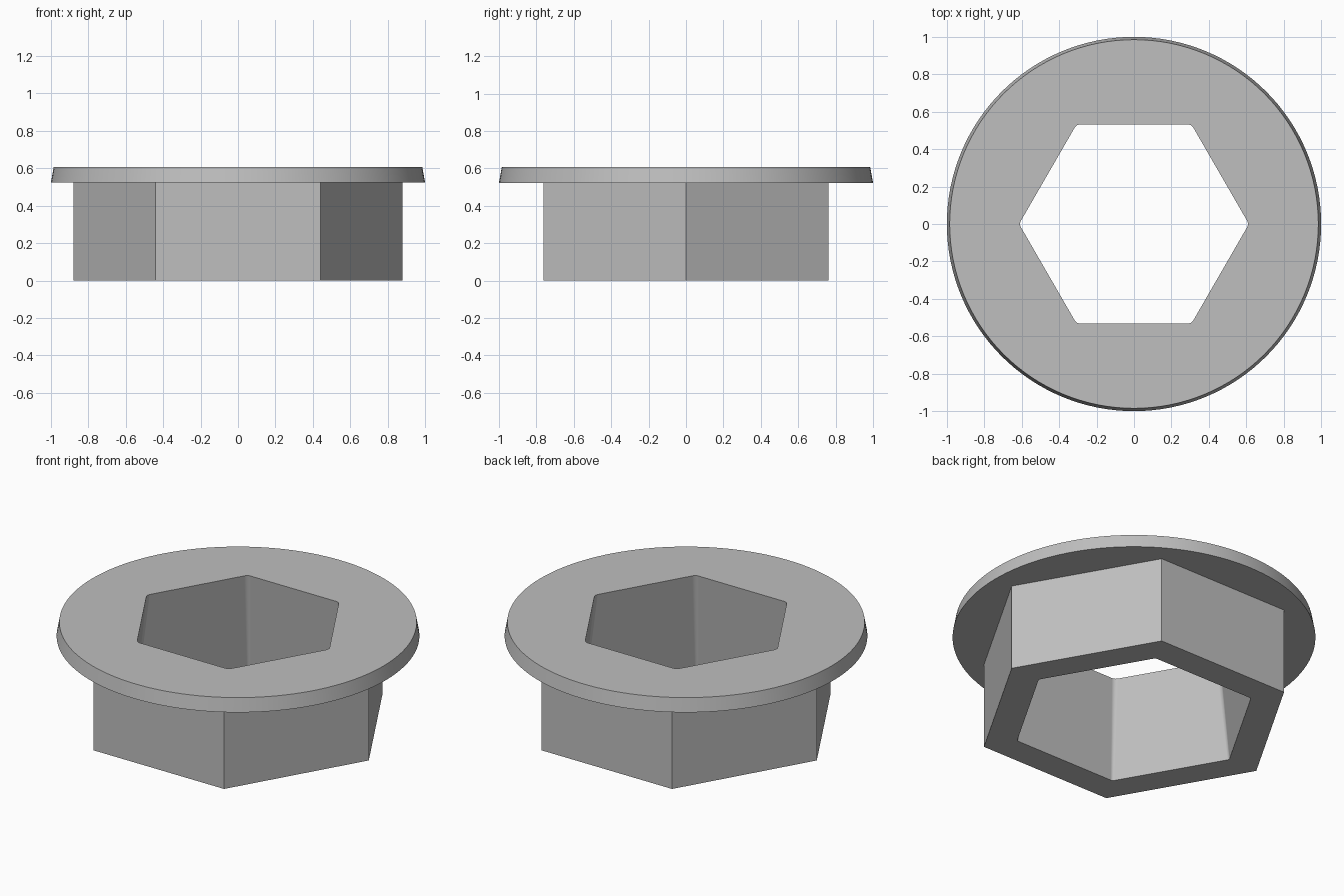
import bpy, bmesh
from math import cos, sin, pi, sqrt, radians

cube = bpy.data.objects.get("Cube")
if cube:
    bpy.data.objects.remove(cube, do_unlink=True)

BODY_TOP, TOP = 0.523, 0.606
HEX_RADIUS = 0.88
RIM_SEGMENTS, FILLET_STEPS = 128, 8

grey = bpy.data.materials.new("plain grey")
grey.use_nodes = True
colour = (0.52, 0.52, 0.52, 1)
grey.diffuse_color = colour
grey.node_tree.nodes["Principled BSDF"].inputs["Base Color"].default_value = colour

bm = bmesh.new()


def ring(points, z):
    """Closed loop of vertices at height z."""
    return [bm.verts.new((x, y, z)) for x, y in points]


def polygon(radius, sides):
    return [(radius * cos(2 * pi * i / sides), radius * sin(2 * pi * i / sides))
            for i in range(sides)]


def rounded_hexagon(apothem, fillet):
    """Hexagon with a corner on +x and an arc at every corner."""
    centre = (apothem - fillet) * 2 / sqrt(3)
    points = []
    for corner in range(6):
        a = corner * pi / 3
        for step in range(FILLET_STEPS + 1):
            b = a + pi / 3 * (step / FILLET_STEPS - 0.5)
            points.append((centre * cos(a) + fillet * cos(b),
                           centre * sin(a) + fillet * sin(b)))
    return points


def wall(lower, upper):
    """Quads between two loops of equal length."""
    n = len(lower)
    for i in range(n):
        j = (i + 1) % n
        bm.faces.new((lower[i], lower[j], upper[j], upper[i]))


def flat_between(outer, inner):
    """Flat face with a hole."""
    edges = [bm.edges.get((loop[i - 1], loop[i]))
             for loop in (outer, inner) for i in range(len(loop))]
    bmesh.ops.triangle_fill(bm, edges=edges, use_beauty=True, normal=(0, 0, 1))


# Hexagonal body
hex_low = ring(polygon(HEX_RADIUS, 6), 0)
hex_high = ring(polygon(HEX_RADIUS, 6), BODY_TOP)
wall(hex_low, hex_high)

# Round flange with a drafted rim
rim_low = ring(polygon(1.0, RIM_SEGMENTS), BODY_TOP)
rim_high = ring(polygon(0.985, RIM_SEGMENTS), TOP)
wall(rim_low, rim_high)

# Tapered hexagonal socket, wider at the bottom
socket_low = ring(rounded_hexagon(0.594, 0.02), 0)
socket_high = ring(rounded_hexagon(0.532, 0.035), TOP)
wall(socket_low, socket_high)

# Bottom, flange underside and top
flat_between(hex_low, socket_low)
flat_between(rim_low, hex_high)
flat_between(rim_high, socket_high)
bmesh.ops.recalc_face_normals(bm, faces=bm.faces[:])

mesh = bpy.data.meshes.new("flanged_hex_sleeve")
bm.to_mesh(mesh)
bm.free()
mesh.materials.append(grey)
sleeve = bpy.data.objects.new("flanged_hex_sleeve", mesh)
bpy.context.collection.objects.link(sleeve)

# Smooth rim and fillets, crisp corners, flat walls
bpy.ops.object.select_all(action="DESELECT")
sleeve.select_set(True)
bpy.context.view_layer.objects.active = sleeve
bpy.ops.object.shade_smooth_by_angle(angle=radians(25))
weighted = sleeve.modifiers.new("flat_walls", "WEIGHTED_NORMAL")
weighted.keep_sharp = True
